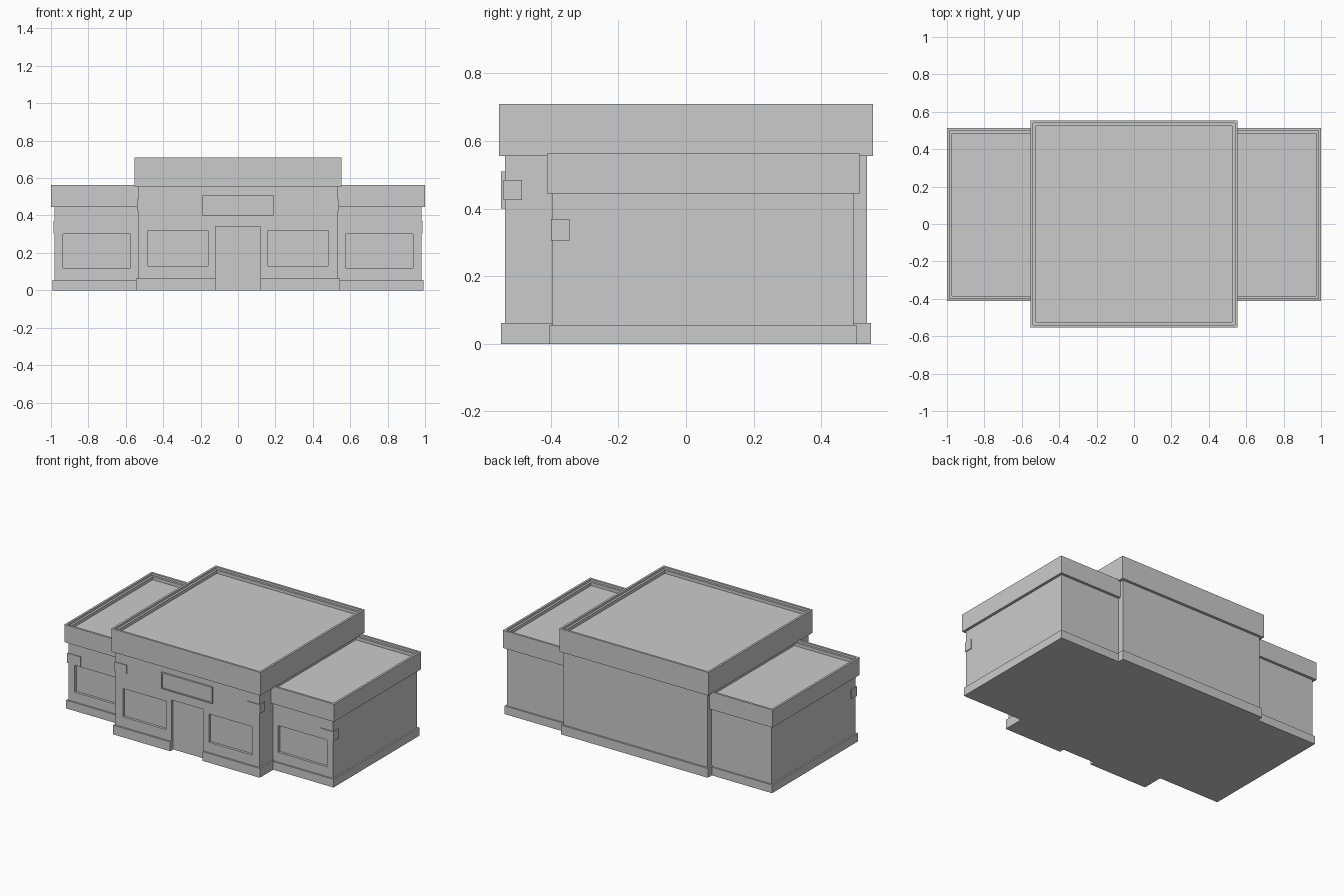
import bpy, bmesh

if "Cube" in bpy.data.objects:
    bpy.data.objects.remove(bpy.data.objects["Cube"])


def loft(name, rect, steps):
    """Stack rectangles given as (inset, z) steps into one closed solid."""
    x0, x1, y0, y1 = rect
    bm = bmesh.new()
    rings = []
    for i, z in steps:
        pts = ((x0 + i, y0 + i), (x1 - i, y0 + i), (x1 - i, y1 - i), (x0 + i, y1 - i))
        rings.append([bm.verts.new((x, y, z)) for x, y in pts])
    for a, b in zip(rings, rings[1:]):
        for k in range(4):
            n = (k + 1) % 4
            bm.faces.new((a[k], a[n], b[n], b[k]))
    bm.faces.new(rings[0][::-1])
    bm.faces.new(rings[-1])
    bmesh.ops.recalc_face_normals(bm, faces=bm.faces)
    me = bpy.data.meshes.new(name)
    bm.to_mesh(me)
    bm.free()
    ob = bpy.data.objects.new(name, me)
    bpy.context.collection.objects.link(ob)
    return ob


def box(name, x0, x1, y0, y1, z0, z1):
    return loft(name, (min(x0, x1), max(x0, x1), y0, y1), ((0, z0), (0, z1)))


def carve(ob, *bounds):
    """Cut a box-shaped recess out of an object."""
    cutter = box("cutter", *bounds)
    cutter.hide_render = True
    mod = ob.modifiers.new("recess", 'BOOLEAN')
    mod.operation = 'DIFFERENCE'
    mod.solver = 'EXACT'
    mod.object = cutter
    bpy.context.view_layer.objects.active = ob
    bpy.ops.object.modifier_apply(modifier=mod.name)
    bpy.data.objects.remove(cutter)


def parapet(name, rect, z0, z1):
    """Overhanging roof band with a stepped inner rim and sunken roof."""
    return loft(name, rect, ((0, z0), (0, z1), (0.014, z1), (0.014, z1 - 0.014),
                             (0.028, z1 - 0.014), (0.028, z1 - 0.035)))


# Central hall: plinth, walls and roof
hall_base = box("hall_base", -0.545, 0.545, -0.547, 0.547, 0, 0.062)
hall_walls = box("hall_walls", -0.535, 0.535, -0.535, 0.535, 0, 0.56)
parapet("hall_roof", (-0.553, 0.553, -0.553, 0.553), 0.555, 0.71)

# Doorway recess
for part in (hall_base, hall_walls):
    carve(part, -0.12, 0.12, -0.6, -0.515, -0.1, 0.34)

# Blank sign panel with a raised border
sign = box("sign_panel", -0.19, 0.19, -0.547, -0.53, 0.40, 0.51)
carve(sign, -0.182, 0.182, -0.6, -0.542, 0.408, 0.502)

for s, side in ((-1, "left"), (1, "right")):
    # Hall window and corner plate
    carve(hall_walls, s * 0.16, s * 0.48, -0.6, -0.518, 0.13, 0.32)
    box(f"hall_corner_plate_{side}", s * 0.45, s * 0.54, -0.54, -0.485, 0.425, 0.485)

    # Side wing: plinth, walls and roof, running slightly into the hall
    box(f"{side}_wing_base", s * 0.5, s * 0.992, -0.405, 0.505, 0, 0.055)
    walls = box(f"{side}_wing_walls", s * 0.5, s * 0.982, -0.395, 0.495, 0, 0.45)
    lo, hi = sorted((s * 0.48, s * 1.0))
    parapet(f"{side}_wing_roof", (lo, hi, -0.412, 0.513), 0.445, 0.563)

    # Wing window and corner plate
    carve(walls, s * 0.575, s * 0.935, -0.6, -0.378, 0.12, 0.30)
    box(f"{side}_wing_corner_plate", s * 0.89, s * 0.987, -0.4, -0.345, 0.305, 0.37)
